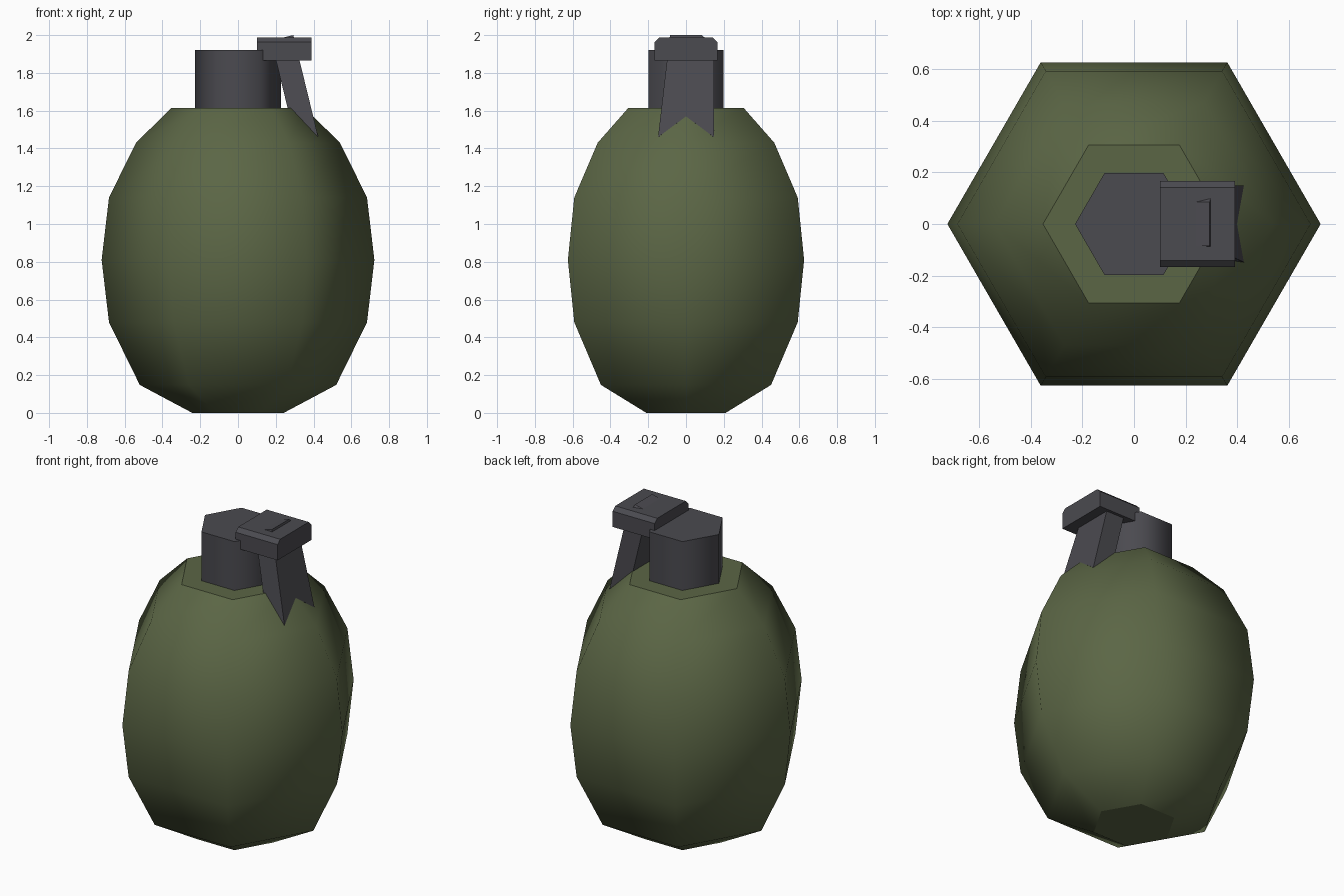
import bpy, bmesh, math
from mathutils import Vector

default = bpy.data.objects.get("Cube")
if default:
    bpy.data.objects.remove(default, do_unlink=True)


def make_material(name, color):
    mat = bpy.data.materials.new(name)
    mat.use_nodes = True
    mat.diffuse_color = color
    mat.node_tree.nodes["Principled BSDF"].inputs["Base Color"].default_value = color
    return mat


green = make_material("olive_green", (0.105, 0.133, 0.060, 1))
grey = make_material("dark_grey", (0.070, 0.069, 0.080, 1))


def finish(bm, name, mat):
    bmesh.ops.recalc_face_normals(bm, faces=bm.faces)
    mesh = bpy.data.meshes.new(name)
    bm.to_mesh(mesh)
    bm.free()
    mesh.materials.append(mat)
    obj = bpy.data.objects.new(name, mesh)
    bpy.context.collection.objects.link(obj)
    return obj


def hex_lathe(name, profile, mat):
    """Six-sided turned form: smooth sides, flat end caps with sharp rims."""
    bm = bmesh.new()
    rings = [[bm.verts.new((r * math.cos(i * math.pi / 3),
                            r * math.sin(i * math.pi / 3), z)) for i in range(6)]
             for r, z in profile]
    for low, high in zip(rings, rings[1:]):
        for i in range(6):
            j = (i + 1) % 6
            bm.faces.new((low[i], low[j], high[j], high[i])).smooth = True
    for ring in (rings[0], rings[-1]):
        cap = bm.faces.new(ring)
        for edge in cap.edges:
            edge.smooth = False
    return finish(bm, name, mat)


def extrude_outline(name, points, direction, mat):
    """Flat-sided solid from a closed outline pushed along a direction."""
    bm = bmesh.new()
    face = bm.faces.new([bm.verts.new(p) for p in points])
    result = bmesh.ops.extrude_face_region(bm, geom=[face], use_keep_orig=True)
    moved = [g for g in result["geom"] if isinstance(g, bmesh.types.BMVert)]
    bmesh.ops.translate(bm, verts=moved, vec=direction)
    return finish(bm, name, mat)


# Bulging hexagonal body
hex_lathe("body", [(0.242, 0), (0.52, 0.148), (0.683, 0.48), (0.722, 0.81),
                   (0.683, 1.14), (0.54, 1.43), (0.352, 1.615)], green)

# Hexagonal neck, sunk slightly into the body
hex_lathe("neck", [(0.228, 1.58), (0.228, 1.92)], grey)

# Lever cap with chamfered long top edges
half = [(0.166, 1.865), (0.166, 1.963), (0.141, 1.987)]
section = half + [(-y, z) for y, z in reversed(half)]
extrude_outline("lever_cap", [(0.10, y, z) for y, z in section],
                Vector((0.29, 0, 0)), grey)

# Slanted lever: chamfered top end pokes through the cap, lower end is notched
top = Vector((0.293, 0, 2.0))
tip = Vector((0.425, 0, 1.46))
length = (tip - top).length
down = (tip - top).normalized()
inward = Vector((down.z, 0, -down.x))
outline = [(-0.085, 0), (0.085, 0), (0.148, 0.063), (0.148, length),
           (0, length - 0.113), (-0.148, length)]
extrude_outline("lever", [top + down * s + Vector((0, y, 0)) for y, s in outline],
                inward * 0.121, grey)
